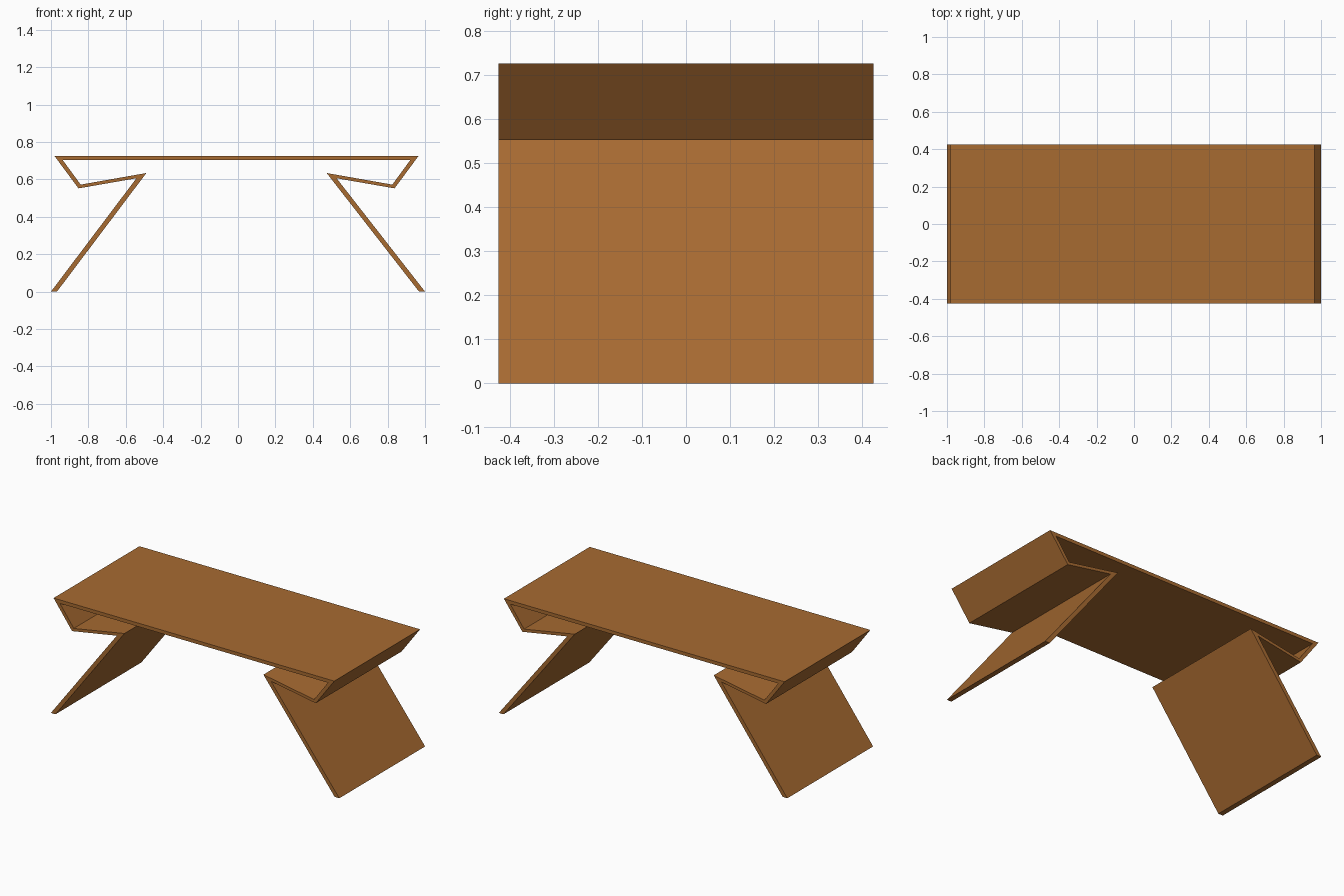
import bpy, bmesh

if "Cube" in bpy.data.objects:
    bpy.data.objects.remove(bpy.data.objects["Cube"])

# one flat wood colour
wood = bpy.data.materials.new("warm brown wood")
wood.diffuse_color = (0.39, 0.146, 0.031, 1)
wood.use_nodes = True
wood.node_tree.nodes["Principled BSDF"].inputs["Base Color"].default_value = wood.diffuse_color

HALF_DEPTH = 0.425
SHIFT = -0.016  # upper part sits slightly to the left of the feet

# right half of the folded board: (inner side, outer side) from top corner to foot
right = [
    ((0.921, 0.703), (0.965, 0.725)),   # top corner
    ((0.825, 0.572), (0.837, 0.552)),   # lower fold
    ((0.474, 0.634), (0.527, 0.606)),   # inward tip
    ((0.968, 0.0), (1.0, 0.0)),         # foot
]


def mirror(p):
    return (-p[0] + (SHIFT if p[1] > 0 else 0), p[1])


left = [(mirror(a), mirror(b)) for a, b in reversed(right)]
path = left + right

# folded board: one continuous bent sheet, extruded through the depth
bm = bmesh.new()
rings = []
for a, b in path:
    rings.append([bm.verts.new((x, y, z)) for (x, z), y in
                  ((a, -HALF_DEPTH), (b, -HALF_DEPTH), (b, HALF_DEPTH), (a, HALF_DEPTH))])
for r, s in zip(rings, rings[1:]):
    for i in range(4):
        j = (i + 1) % 4
        bm.faces.new((r[i], r[j], s[j], s[i]))
# soles of the two feet
bm.faces.new(rings[0])
bm.faces.new(rings[-1])
bmesh.ops.recalc_face_normals(bm, faces=bm.faces)

mesh = bpy.data.meshes.new("folded_table")
bm.to_mesh(mesh)
bm.free()
mesh.materials.append(wood)
table = bpy.data.objects.new("folded_table", mesh)
bpy.context.collection.objects.link(table)
